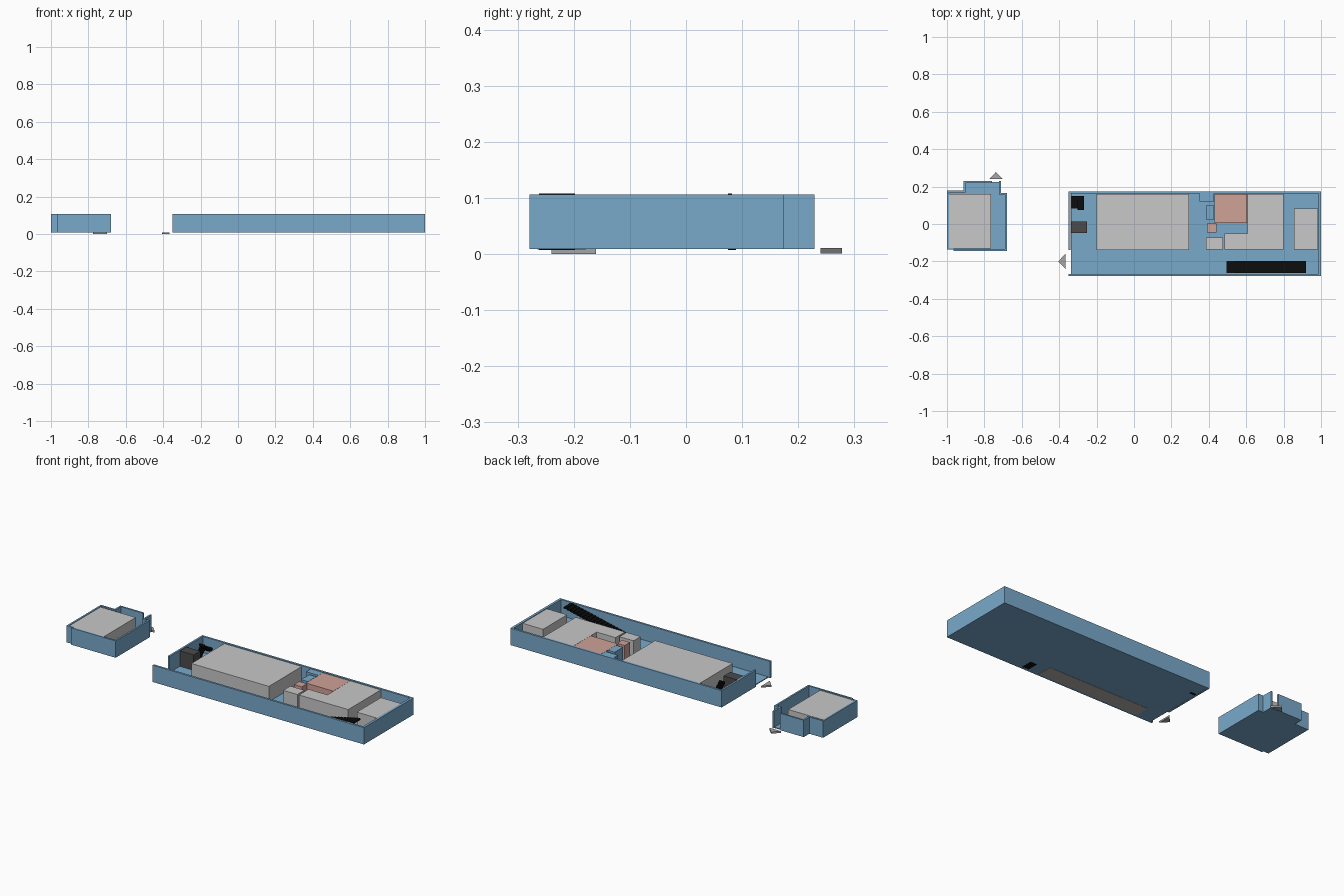
import bpy
import bmesh

cube = bpy.data.objects.get("Cube")
if cube:
    bpy.data.objects.remove(cube, do_unlink=True)


def material(name, r, g, b):
    m = bpy.data.materials.new(name)
    m.use_nodes = True
    m.diffuse_color = (r, g, b, 1)
    bsdf = m.node_tree.nodes["Principled BSDF"]
    bsdf.inputs["Base Color"].default_value = (r, g, b, 1)
    bsdf.inputs["Roughness"].default_value = 0.8
    return m


BLUE = material("wall blue", 0.19, 0.40, 0.60)
GREY = material("room grey", 0.58, 0.58, 0.58)
PINK = material("service pink", 0.62, 0.36, 0.31)
DARK = material("lift dark grey", 0.07, 0.07, 0.07)
BLACK = material("stair black", 0.004, 0.004, 0.004)
ARROW = material("arrow grey", 0.38, 0.38, 0.38)
STRIP = material("strip warm grey", 0.46, 0.43, 0.41)

BASE, FLOOR, ROOF, TOP = 0.009, 0.014, 0.103, 0.106


def prism(bm, points, z0, z1):
    """Upright solid from an outline."""
    face = bm.faces.new([bm.verts.new((x, y, z0)) for x, y in points])
    out = bmesh.ops.extrude_face_region(bm, geom=[face])
    verts = [v for v in out["geom"] if isinstance(v, bmesh.types.BMVert)]
    bmesh.ops.translate(bm, verts=verts, vec=(0, 0, z1 - z0))


def build(name, mat, solids):
    """One object from a list of (outline, bottom, top)."""
    bm = bmesh.new()
    for points, z0, z1 in solids:
        prism(bm, points, z0, z1)
    bmesh.ops.recalc_face_normals(bm, faces=bm.faces)
    mesh = bpy.data.meshes.new(name)
    bm.to_mesh(mesh)
    bm.free()
    mesh.materials.append(mat)
    ob = bpy.data.objects.new(name, mesh)
    bpy.context.collection.objects.link(ob)
    return ob


def rect(x0, x1, y0, y1):
    return [(x0, y0), (x1, y0), (x1, y1), (x0, y1)]


def block(name, mat, x0, x1, y0, y1, z0=FLOOR, z1=ROOF):
    return build(name, mat, [(rect(x0, x1, y0, y1), z0, z1)])


def walls(name, runs):
    return build(name, BLUE, [(rect(*r), BASE, TOP) for r in runs])


# Main hall: floor and perimeter walls, open at the front of the right end
block("hall_floor", BLUE, -0.338, 0.995, -0.275, 0.17, BASE, FLOOR)
walls("hall_walls", [
    (-0.35, 1, -0.279, -0.267),
    (-0.35, 1, 0.163, 0.175),
    (0.986, 1, -0.267, 0.163),
    (-0.35, -0.339, -0.14, 0.163),
])

# Rooms in the hall
block("large_room", GREY, -0.20, 0.295, -0.14, 0.16)
build("corner_room", GREY, [(
    [(0.485, -0.137), (0.80, -0.137), (0.80, 0.16), (0.606, 0.16),
     (0.606, -0.05), (0.485, -0.05)], FLOOR, ROOF)])
block("small_room", GREY, 0.385, 0.475, -0.137, -0.072)
block("end_room", GREY, 0.855, 0.985, -0.137, 0.083)
block("service_room", PINK, 0.43, 0.605, 0.005, 0.16)
block("service_closet", PINK, 0.39, 0.44, -0.046, 0.002)
block("back_shaft", BLUE, 0.35, 0.429, 0.12, 0.163)
block("middle_shaft", BLUE, 0.385, 0.429, 0.025, 0.10)
block("lift_box", DARK, -0.338, -0.25, -0.047, 0.013)

# Straight staircase climbing toward the left end
steps = 22
run = (0.92 - 0.475) / steps
rise = 0.1 / steps
build("long_stair", BLACK, [
    (rect(0.475 + i * run, 0.475 + (i + 1) * run, -0.262, -0.198),
     max(0.0075, 0.0075 + (i - 1) * rise), 0.0075 + (i + 1) * rise)
    for i in range(steps)])

# Folded staircase: one flight to the back, a landing, one flight forward
flight = 8
depth = 0.055 / flight
rise = 0.1 / (2 * flight)
solids = []
for i in range(flight):
    y = 0.075 + i * depth
    z = 0.0075 + i * rise
    solids.append((rect(-0.335, -0.302, y, y + depth), max(0.0075, z - rise), z + rise))
    y = 0.13 - i * depth
    z += flight * rise
    solids.append((rect(-0.302, -0.268, y - depth, y), z - rise, z + rise))
middle = 0.0075 + flight * rise
solids.append((rect(-0.335, -0.268, 0.13, 0.15), middle - rise, middle + rise))
build("folded_stair", BLACK, solids)

# Strip set under the hall floor
block("under_floor_strip", STRIP, -0.24, 0.405, -0.265, -0.178, 0.0078, 0.0095)

# Annex: stepped floor and walls with a doorway at the back
build("annex_floor", BLUE, [(
    [(-0.995, -0.13), (-0.962, -0.13), (-0.962, -0.142), (-0.685, -0.142),
     (-0.685, 0.16), (-0.715, 0.16), (-0.715, 0.225), (-0.905, 0.225),
     (-0.905, 0.175), (-0.995, 0.175)], BASE, FLOOR)])
walls("annex_walls", [
    (-1, -0.99, -0.135, 0.178),
    (-1, -0.962, -0.135, -0.127),
    (-0.965, -0.68, -0.145, -0.135),
    (-0.69, -0.68, -0.135, 0.163),
    (-0.722, -0.68, 0.157, 0.167),
    (-0.722, -0.712, 0.167, 0.229),
    (-0.912, -0.76, 0.219, 0.229),
    (-0.912, -0.902, 0.168, 0.219),
    (-0.99, -0.902, 0.168, 0.178),
])
block("annex_room", GREY, -0.99, -0.765, -0.13, 0.16)

# Entrance arrows
build("hall_arrow", ARROW, [
    ([(-0.405, -0.20), (-0.367, -0.24), (-0.367, -0.16)], 0, 0.009)])
build("annex_arrow", ARROW, [
    ([(-0.775, 0.24), (-0.70, 0.24), (-0.738, 0.278)], 0.001, 0.011)])
